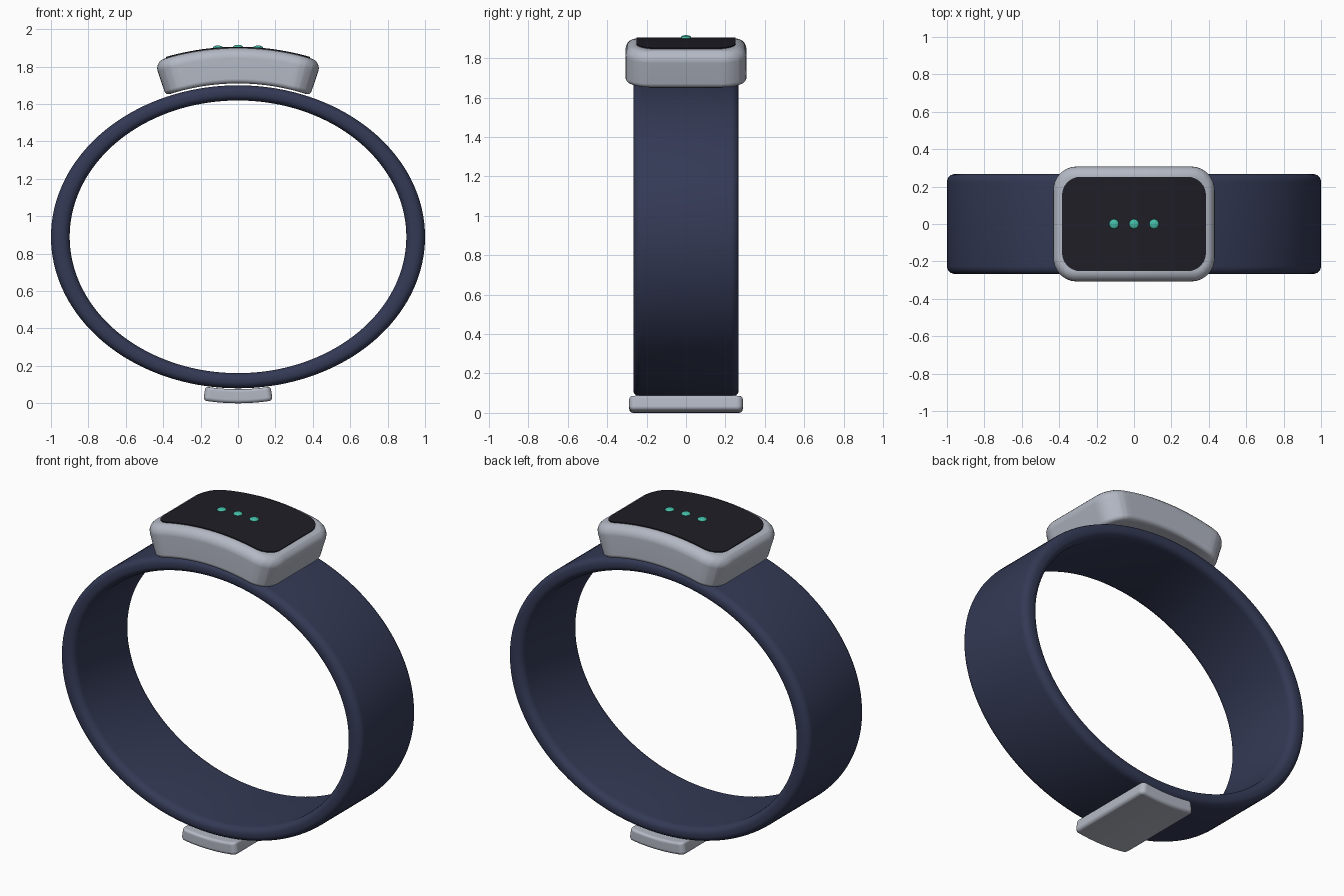
import bpy, bmesh, math
from mathutils import Vector

if "Cube" in bpy.data.objects:
    bpy.data.objects.remove(bpy.data.objects["Cube"], do_unlink=True)


def material(name, rgb):
    m = bpy.data.materials.new(name)
    m.use_nodes = True
    m.diffuse_color = (*rgb, 1)
    m.node_tree.nodes["Principled BSDF"].inputs["Base Color"].default_value = (*rgb, 1)
    return m


navy = material("navy rubber", (0.034, 0.042, 0.092))
silver = material("silver metal", (0.45, 0.48, 0.55))
black = material("black glass", (0.014, 0.013, 0.020))
green = material("green light", (0.06, 0.50, 0.38))


def finish(bm, name, mat, angle=40):
    bmesh.ops.recalc_face_normals(bm, faces=bm.faces)
    mesh = bpy.data.meshes.new(name)
    bm.to_mesh(mesh)
    bm.free()
    mesh.materials.append(mat)
    ob = bpy.data.objects.new(name, mesh)
    bpy.context.collection.objects.link(ob)
    bpy.ops.object.select_all(action="DESELECT")
    ob.select_set(True)
    bpy.context.view_layer.objects.active = ob
    bpy.ops.object.shade_smooth_by_angle(angle=math.radians(angle))
    return ob


def bent_slab(name, mat, half_x, half_y, thick, corner, bevel_out, bevel_in,
              radius, center_z, direction=1):
    """Rounded slab wrapped on a cylinder; its outer face lies at the radius."""
    bm = bmesh.new()
    bmesh.ops.create_cube(bm, size=2)
    for v in bm.verts:
        v.co = (v.co.x * half_x, v.co.y * half_y, (v.co.z - 1) * thick / 2)

    def bevel(edges, size, segments):
        bmesh.ops.bevel(bm, geom=edges, offset=size, offset_type="OFFSET",
                        segments=segments, profile=0.5, affect="EDGES")

    # Plan corners, then the outer and inner rims
    bevel([e for e in bm.edges if abs(e.verts[0].co.z - e.verts[1].co.z) > thick / 2], corner, 8)
    for height, size in ((0, bevel_out), (-thick, bevel_in)):
        if size:
            bevel([e for e in bm.edges
                   if all(abs(v.co.z - height) < 1e-5 for v in e.verts)], size, 5)
    # Slice across the length and wrap
    cuts = 24
    for i in range(1, cuts):
        bmesh.ops.bisect_plane(bm, geom=bm.verts[:] + bm.edges[:] + bm.faces[:], dist=1e-5,
                               plane_co=(half_x * (2 * i / cuts - 1), 0, 0), plane_no=(1, 0, 0))
    for v in bm.verts:
        a, r = v.co.x / radius, radius + v.co.z
        v.co = Vector((r * math.sin(a), v.co.y, center_z + direction * r * math.cos(a)))
    ob = finish(bm, name, mat)
    ob.modifiers.new("Even shading", "WEIGHTED_NORMAL").keep_sharp = True
    return ob


# Strap: rounded section swept around an oval
half_w, r_in, r_out, edge_r, squash, band_z = 0.267, 0.9, 1.0, 0.042, 0.81, 0.89
section = []
for quarter, (r, y) in enumerate(((r_out - edge_r, half_w - edge_r), (r_in + edge_r, half_w - edge_r),
                                  (r_in + edge_r, edge_r - half_w), (r_out - edge_r, edge_r - half_w))):
    for k in range(7):
        a = (quarter + k / 6) * math.pi / 2
        section.append((r + edge_r * math.cos(a), y + edge_r * math.sin(a)))
bm = bmesh.new()
steps = 144
rings = []
for i in range(steps):
    t = 2 * math.pi * i / steps
    rings.append([bm.verts.new((r * math.cos(t), y, band_z + squash * r * math.sin(t)))
                  for r, y in section])
n = len(section)
for i in range(steps):
    a, b = rings[i], rings[(i + 1) % steps]
    for j in range(n):
        bm.faces.new((a[j], a[(j + 1) % n], b[(j + 1) % n], b[j]))
finish(bm, "strap", navy, 60)

# Case, screen and clasp
case_center, case_r, screen_r = 0.51, 1.39, 1.396
bent_slab("case", silver, 0.455, 0.307, 0.19, 0.13, 0.055, 0.025, case_r, case_center)
bent_slab("screen", black, 0.39, 0.252, 0.009, 0.1, 0, 0, screen_r, case_center)
bent_slab("clasp", silver, 0.187, 0.288, 0.075, 0.03, 0.02, 0.015, 1.15, 1.15, -1)

# Row of indicator lights on the screen
for label, x in (("right", -0.107), ("middle", 0), ("left", 0.107)):
    bm = bmesh.new()
    bmesh.ops.create_uvsphere(bm, u_segments=24, v_segments=12, radius=0.026)
    z = case_center + math.sqrt(screen_r ** 2 - x ** 2)
    for v in bm.verts:
        v.co = (v.co.x + x, v.co.y, v.co.z * 0.42 + z)
    finish(bm, label + "_light", green, 60)
